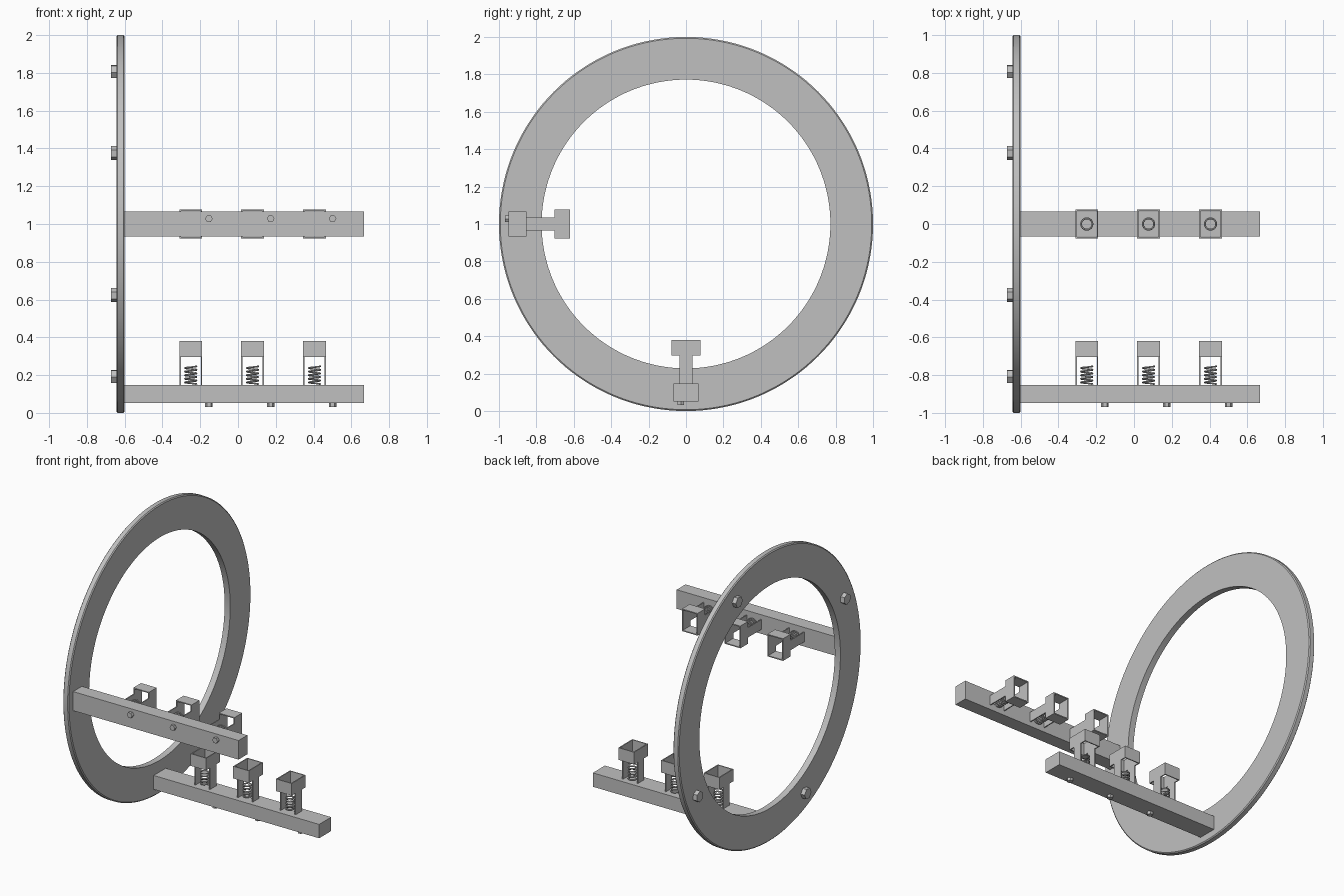
import bpy, bmesh, math
from mathutils import Matrix, Vector

if "Cube" in bpy.data.objects:
    bpy.data.objects.remove(bpy.data.objects["Cube"])

grey = bpy.data.materials.new("mid grey")
grey.diffuse_color = (0.53, 0.53, 0.53, 1)
grey.use_nodes = True
grey.node_tree.nodes["Principled BSDF"].inputs["Base Color"].default_value = grey.diffuse_color


def make(name, bm, mat=Matrix(), smooth=False):
    """Turn a bmesh into a named object."""
    bmesh.ops.recalc_face_normals(bm, faces=bm.faces)
    bm.transform(mat)
    me = bpy.data.meshes.new(name)
    bm.to_mesh(me)
    bm.free()
    me.materials.append(grey)
    ob = bpy.data.objects.new(name, me)
    bpy.context.collection.objects.link(ob)
    if smooth:
        bpy.ops.object.select_all(action='DESELECT')
        ob.select_set(True)
        bpy.context.view_layer.objects.active = ob
        bpy.ops.object.shade_smooth_by_angle(angle=math.radians(30))
    return ob


def add_box(bm, x0, x1, y0, y1, z0, z1):
    m = Matrix.Translation(((x0 + x1) / 2, (y0 + y1) / 2, (z0 + z1) / 2))
    m = m @ Matrix.Diagonal((x1 - x0, y1 - y0, z1 - z0, 1))
    bmesh.ops.create_cube(bm, size=1, matrix=m)


def hexagon(r, h, m):
    bm = bmesh.new()
    bmesh.ops.create_cone(bm, cap_ends=True, segments=6, radius1=r, radius2=r,
                          depth=h, matrix=m)
    return bm


# big ring: rectangular profile with chamfered rim, revolved about x
profile = [(-0.643, 0.772), (-0.643, 0.993), (-0.637, 1.0),
           (-0.606, 1.0), (-0.6, 0.993), (-0.6, 0.772)]
N = 144
bm = bmesh.new()
loops = []
for i in range(N):
    a = 2 * math.pi * i / N
    loops.append([bm.verts.new((x, r * math.sin(a), 1 + r * math.cos(a)))
                  for x, r in profile])
for i in range(N):
    p, q = loops[i], loops[(i + 1) % N]
    for j in range(len(profile)):
        k = (j + 1) % len(profile)
        bm.faces.new((p[j], p[k], q[k], q[j]))
make("ring", bm, smooth=True)

# four hex bolts on the back of the ring
for i in range(4):
    a = math.radians(65 + 90 * i)
    m = (Matrix.Translation((-0.6555, 0.89 * math.cos(a), 1 + 0.89 * math.sin(a)))
         @ Matrix.Rotation(a, 4, 'X') @ Matrix.Rotation(math.pi / 2, 4, 'Y'))
    make(f"ring_bolt_{i + 1}", hexagon(0.038, 0.033, m))


def bracket(cx):
    """Open box head carried on two thin side plates."""
    bm = bmesh.new()
    t, w, d, s = 0.007, 0.06, 0.077, 0.034
    outline = [(-s, 0.148), (s, 0.148), (s, 0.297), (d, 0.297),
               (d, 0.381), (-d, 0.381), (-d, 0.297), (-s, 0.297)]
    for x0 in (cx - w, cx + w - t):
        f = bm.faces.new([bm.verts.new((x0, y, z)) for y, z in outline])
        ext = bmesh.ops.extrude_face_region(bm, geom=[f])["geom"]
        bmesh.ops.translate(bm, vec=(t, 0, 0),
                            verts=[v for v in ext if isinstance(v, bmesh.types.BMVert)])
    for y0 in (-d, d - t):
        add_box(bm, cx - w + t, cx + w - t, y0, y0 + t, 0.297, 0.381)
    return bm


def spring(cx):
    """Round wire swept along a helix."""
    bm = bmesh.new()
    turns, per, sides, R, wire = 5, 24, 6, 0.03, 0.005
    rings = []
    for i in range(turns * per + 1):
        a = 2 * math.pi * i / per
        out = Vector((math.cos(a), math.sin(a), 0))
        c = Vector((cx, 0, 0.152 + 0.095 * i / (turns * per))) + out * R
        rings.append([bm.verts.new(c + wire * (out * math.cos(b) + Vector((0, 0, math.sin(b)))))
                      for b in (2 * math.pi * k / sides for k in range(sides))])
    for p, q in zip(rings, rings[1:]):
        for k in range(sides):
            n = (k + 1) % sides
            bm.faces.new((p[k], p[n], q[n], q[k]))
    bm.faces.new(rings[0])
    bm.faces.new(rings[-1])
    return bm


# bottom arm, and the same arm turned a quarter about the ring axis
centre = Matrix.Translation((0, 0, 1))
turned = centre @ Matrix.Rotation(-math.pi / 2, 4, 'X') @ centre.inverted()
for side, m in (("bottom", Matrix()), ("side", turned)):
    bm = bmesh.new()
    add_box(bm, -0.6, 0.668, -0.066, 0.066, 0.052, 0.148)
    make(f"{side}_bar", bm, m)
    for i, cx in enumerate((-0.25, 0.077, 0.405)):
        make(f"{side}_bracket_{i + 1}", bracket(cx), m)
        make(f"{side}_spring_{i + 1}", spring(cx), m, smooth=True)
        place = (Matrix.Translation((cx + 0.096, -0.028, 0.043))
                 @ Matrix.Rotation(math.pi / 2, 4, 'Z'))
        make(f"{side}_bar_bolt_{i + 1}", hexagon(0.02, 0.022, place), m)
